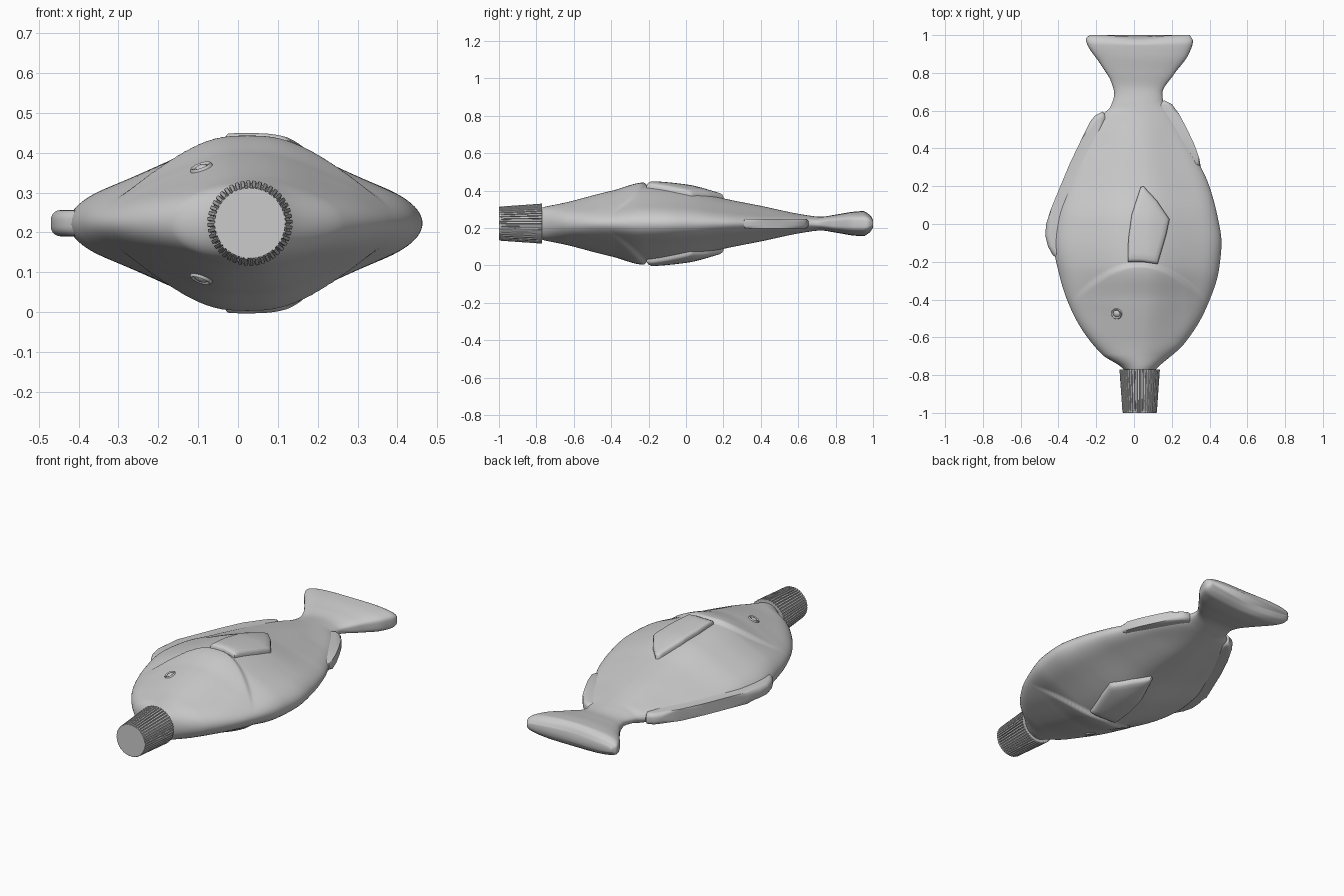
import bpy, bmesh, math
from mathutils import Vector

if "Cube" in bpy.data.objects:
    bpy.data.objects.remove(bpy.data.objects["Cube"])

CX, CZ = 0.03, 0.223
grey = bpy.data.materials.new("pale_grey_plastic")
grey.diffuse_color = (0.6, 0.6, 0.6, 1)
grey.use_nodes = True
grey.node_tree.nodes["Principled BSDF"].inputs["Base Color"].default_value = grey.diffuse_color


def finish(bm, name, angle=40):
    bmesh.ops.recalc_face_normals(bm, faces=bm.faces)
    me = bpy.data.meshes.new(name)
    bm.to_mesh(me)
    bm.free()
    ob = bpy.data.objects.new(name, me)
    bpy.context.collection.objects.link(ob)
    me.materials.append(grey)
    bpy.ops.object.select_all(action='DESELECT')
    bpy.context.view_layer.objects.active = ob
    ob.select_set(True)
    bpy.ops.object.shade_smooth_by_angle(angle=math.radians(angle))
    return ob


def loft(bm, rings, caps=(True, True)):
    vs = [[bm.verts.new(p) for p in r] for r in rings]
    n = len(vs[0])
    for a, b in zip(vs, vs[1:]):
        for i in range(n):
            bm.faces.new((a[i], a[(i + 1) % n], b[(i + 1) % n], b[i]))
    if caps[0]:
        bm.faces.new(vs[0])
    if caps[1]:
        bm.faces.new(vs[-1])


def curve(pts, t):
    """Smooth, monotone interpolation through (t, value) points."""
    t = min(max(t, pts[0][0]), pts[-1][0])
    s = [(q[1] - p[1]) / (q[0] - p[0]) for p, q in zip(pts, pts[1:])]
    m = [s[0]] + [2 * a * b / (a + b) if a * b > 0 else 0 for a, b in zip(s, s[1:])] + [s[-1]]
    i = next(k for k in range(len(s)) if t <= pts[k + 1][0])
    h = pts[i + 1][0] - pts[i][0]
    u = (t - pts[i][0]) / h
    return ((2*u**3 - 3*u*u + 1) * pts[i][1] + (u**3 - 2*u*u + u) * h * m[i]
            + (3*u*u - 2*u**3) * pts[i + 1][1] + (u**3 - u*u) * h * m[i + 1])


def step(a, b, t):
    t = min(max((t - a) / (b - a), 0), 1)
    return t * t * (3 - 2 * t)


# Body outline seen from above and half thickness along the length
LEFT = [(-.77, -.055), (-.755, -.07), (-.69, -.17), (-.48, -.32), (-.29, -.39), (-.1, -.425), (.03, -.41), (.2, -.355),
        (.45, -.25), (.58, -.165), (.62, -.125), (.69, -.105), (.75, -.12), (.85, -.18), (.95, -.247), (.98, -.255), (1, -.235)]
RIGHT = [(-.77, .115), (-.755, .13), (-.635, .265), (-.45, .38), (-.24, .45), (-.1, .463), (.05, .44), (.21, .395),
         (.32, .345), (.45, .275), (.57, .205), (.65, .155), (.69, .15), (.79, .21), (.9, .29), (.97, .312), (1, .295)]
THICK = [(-.77, .085), (-.755, .09), (-.6, .118), (-.4, .158), (-.22, .203), (0, .185), (.2, .135), (.4, .095),
         (.64, .046), (.72, .037), (.8, .048), (.9, .064), (.95, .067), (.985, .05), (1, .025)]


def half_z(x, y, u, s):
    """Half thickness at one point: lens section plus raised head plate."""
    pinch = .28 * step(-.77, -.45, y) * (1 - step(.4, .66, y))
    power = 1 - .5 * step(.6, .8, y)
    z = curve(THICK, y) * s ** power * (1 - pinch * step(.1, .8, abs(u)))
    dx = abs(x - CX)
    gill = -.215 - 1.6 * dx * dx
    raise_ = (1 - step(gill - .012, gill + .012, y)) * step(-.72, -.4, y) * (1 - step(.24, .37, dx))
    return z + .017 * raise_ * s


def surface(x, y):
    l, r = curve(LEFT, y), curve(RIGHT, y)
    u = (x - (l + r) / 2) / ((r - l) / 2)
    return half_z(x, y, u, math.sqrt(max(0, 1 - u * u)))


def ring(y, n=128):
    l, r = curve(LEFT, y), curve(RIGHT, y)
    out = []
    for i in range(n):
        a = 2 * math.pi * i / n
        u = math.cos(a)
        x = (l + r) / 2 + u * (r - l) / 2
        z = half_z(x, y, u, abs(math.sin(a)))
        out.append((x, y, CZ + math.copysign(z, math.sin(a))))
    return out


bm = bmesh.new()
ys = [-.77, -.765, -.76] + [-.75 + i * .006 for i in range(288)] + [.98, .986, .991, .995, .998, 1]
loft(bm, [ring(y) for y in ys])
for v in bm.verts:                       # slightly hollow tail edge
    v.co.y -= .012 * step(.93, 1, v.co.y) * (1 - step(0, .2, abs(v.co.x - CX)))
finish(bm, "fish_body", 60)

# Neck and ribbed screw cap
def circle(y, r, n=64):
    return [(CX + r * math.cos(2 * math.pi * i / n), y, CZ + r * math.sin(2 * math.pi * i / n)) for i in range(n)]

bm = bmesh.new()
loft(bm, [circle(-.79, .082), circle(-.74, .082)])
finish(bm, "neck")


def ribbed(y, r, ribs=44):
    out = []
    for k in range(ribs):
        for f, d in ((.0, 0), (.55, 0), (.7, -.006), (.85, -.006)):
            a = 2 * math.pi * (k + f) / ribs
            out.append((CX + (r + d) * math.cos(a), y, CZ + (r + d) * math.sin(a)))
    return out

bm = bmesh.new()
loft(bm, [ribbed(-.998, .091), ribbed(-.77, .107)])
loft(bm, [circle(-1, .088), circle(-.99, .0895)])
finish(bm, "screw_cap", 25)

# Side fins: raised plates that follow the body surface
OUT = [(-.033, -.2), (-.03, -.08), (-.012, .05), (.035, .195), (.05, .2), (.12, .125), (.188, .025), (.17, -.06), (.125, -.212), (.04, -.2)]
pts = []
for p, q in zip(OUT, OUT[1:] + OUT[:1]):
    pts += [(p[0] + (q[0] - p[0]) * k / 6, p[1] + (q[1] - p[1]) * k / 6) for k in range(6)]
mx, my = .07, -.02
for side, label in ((1, "upper"), (-1, "lower")):
    bm = bmesh.new()
    rings = []
    for s, h in ((1, -.02), (1, .01), (.97, .019), (.91, .024), (.75, .025), (.5, .025), (.25, .025), (.04, .025)):
        r = []
        for x, y in pts:
            x, y = mx + (x - mx) * s, my + (y - my) * s
            # stay on the body behind the gill step
            r.append((x, y, CZ + side * (surface(x, max(y, -.19)) + h)))
        rings.append(r)
    loft(bm, rings)
    finish(bm, label + "_side_fin", 50)

# Back and belly fins: rounded plates along the edges
EDGE = {
    "back_fin": (.033, [(-.38, -.2), (-.43, -.165), (-.455, -.12), (-.47, -.06), (-.465, 0), (-.44, .08), (-.39, .2),
                        (-.34, .32), (-.28, .445), (-.23, .545), (-.205, .575), (-.165, .595), (-.14, .56), (-.23, .35), (-.34, .05)]),
    "belly_fin": (.026, [(.31, .3), (.352, .31), (.345, .35), (.32, .42), (.28, .505), (.24, .58), (.2, .635), (.16, .655),
                         (.12, .63), (.2, .45)]),
}
for name, (h, outline) in EDGE.items():
    bm = bmesh.new()
    loft(bm, [[(x, y, CZ + d) for x, y in outline] for d in (-h, h)])
    rim = [e for e in bm.edges if abs(e.verts[0].co.z - e.verts[1].co.z) < 1e-5]
    bmesh.ops.bevel(bm, geom=rim, offset=h * .75, segments=5, profile=.5, affect='EDGES', clamp_overlap=True)
    finish(bm, name, 60)

# Eyes: ring with a small dome, tilted to the head surface
ex, ey, d = -.092, -.475, .01
for side, label in ((1, "upper"), (-1, "lower")):
    nrm = Vector((-(surface(ex + d, ey) - surface(ex - d, ey)) / (2 * d),
                  -(surface(ex, ey + d) - surface(ex, ey - d)) / (2 * d), 1)).normalized()
    nrm.z *= side
    base = Vector((ex, ey, CZ + side * surface(ex, ey)))
    rot = Vector((0, 0, 1)).rotation_difference(nrm)
    bm = bmesh.new()
    prof = ((.03, -.006), (.029, .003), (.026, .007), (.022, .006), (.019, .001), (.014, .005), (.008, .008), (.002, .009))
    loft(bm, [[base + rot @ Vector((r * math.cos(k * math.pi / 16), r * math.sin(k * math.pi / 16), z)) for k in range(32)]
              for r, z in prof])
    finish(bm, label + "_eye", 60)
